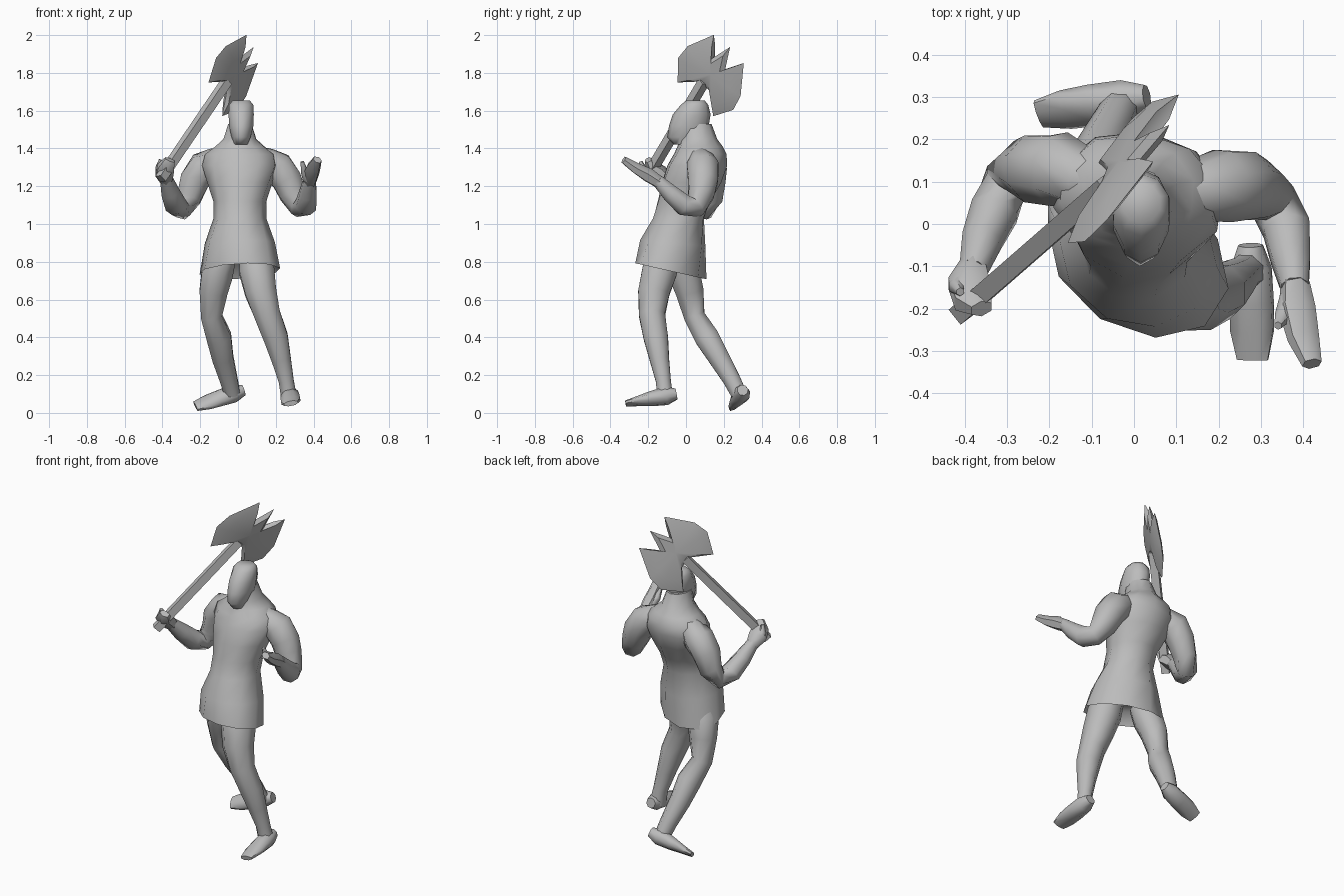
import bpy, bmesh, math
from mathutils import Vector

if "Cube" in bpy.data.objects:
    bpy.data.objects.remove(bpy.data.objects["Cube"], do_unlink=True)

grey = bpy.data.materials.new("plain_grey")
grey.use_nodes = True
colour = (0.5, 0.5, 0.5, 1)
grey.diffuse_color = colour
grey.node_tree.nodes["Principled BSDF"].inputs["Base Color"].default_value = colour


def finish(name, bm, angle):
    """Turn a bmesh into a shaded grey object."""
    bmesh.ops.recalc_face_normals(bm, faces=bm.faces)
    mesh = bpy.data.meshes.new(name)
    bm.to_mesh(mesh)
    bm.free()
    mesh.materials.append(grey)
    obj = bpy.data.objects.new(name, mesh)
    bpy.context.collection.objects.link(obj)
    bpy.ops.object.select_all(action='DESELECT')
    obj.select_set(True)
    bpy.context.view_layer.objects.active = obj
    bpy.ops.object.shade_smooth_by_angle(angle=math.radians(angle))


def skin(name, rings, angle=60):
    """Bridge a list of point rings and close both ends."""
    bm = bmesh.new()
    loops = [[bm.verts.new(point) for point in ring] for ring in rings]
    count = len(loops[0])
    for lower, upper in zip(loops, loops[1:]):
        for i in range(count):
            j = (i + 1) % count
            bm.faces.new((lower[i], lower[j], upper[j], upper[i]))
    bm.faces.new(loops[0])
    bm.faces.new(loops[-1])
    finish(name, bm, angle)


def ellipse(centre, a, b, sides):
    steps = [math.tau * (i + 0.5) / sides for i in range(sides)]
    return [centre + a * math.cos(t) + b * math.sin(t) for t in steps]


def tube(name, path, side=(1, 0, 0), sides=8, angle=60):
    """Loft along a path of (x, y, z, side radius[, other radius])."""
    points = [Vector(step[:3]) for step in path]
    rings = []
    for i, step in enumerate(path):
        ahead = points[min(i + 1, len(points) - 1)]
        behind = points[max(i - 1, 0)]
        tangent = (ahead - behind).normalized()
        a = Vector(side)
        a = (a - tangent * a.dot(tangent)).normalized()
        rings.append(ellipse(points[i], a * step[3], tangent.cross(a) * step[-1], sides))
    skin(name, rings, angle)


def stack(name, x, levels, sides=10):
    """Loft of (y, z, rx, ry) ellipses; lower ones turn and tip with the hips."""
    rings = []
    for y, z, rx, ry in levels:
        turn = -0.75 * max(0, 1.5 - z)
        tilt = 0.9 * max(0, 1 - z)
        c, s = math.cos(turn), math.sin(turn)
        a = Vector((c, s, -s * tilt)) * rx
        b = Vector((-s, c, -c * tilt)) * ry
        rings.append(ellipse(Vector((x, y, z)), a, b, sides))
    skin(name, rings)


def foot(name, heel, toe, side):
    """Wedge from heel to toe, tall at the ankle and flat at the tip."""
    heel, toe = Vector(heel), Vector(toe)
    profile = [(0, .03, .03), (.2, .05, .05), (.5, .055, .04), (.75, .055, .026), (1, .04, .014)]
    tube(name, [(*heel.lerp(toe, t), wide, tall) for t, wide, tall in profile], side)


# Tunic with a recessed hem, waist, chest and neck
stack("tunic", .01, [
    (-.08, .83, .17, .12), (-.08, .75, .23, .17), (-.07, .9, .19, .17),
    (-.04, 1.03, .14, .14), (-.01, 1.12, .14, .145), (.03, 1.22, .175, .16),
    (.06, 1.31, .205, .16), (.075, 1.37, .19, .14), (.075, 1.41, .135, .12),
    (.065, 1.45, .09, .1), (.05, 1.53, .065, .085)])

# Head
stack("head", .017, [
    (-.02, 1.42, .035, .045), (0, 1.46, .053, .1), (.015, 1.52, .068, .105),
    (.03, 1.58, .07, .1), (.045, 1.63, .068, .073), (.05, 1.655, .047, .048)])

# Arms, from inside the chest to the wrists
tube("right_arm", [
    (-.04, .09, 1.37, .05), (-.12, .11, 1.33, .075), (-.18, .13, 1.3, .09),
    (-.23, .13, 1.23, .085), (-.26, .13, 1.14, .07), (-.3, .1, 1.08, .06),
    (-.33, .03, 1.1, .06), (-.36, -.04, 1.17, .05), (-.38, -.11, 1.24, .035)])
tube("left_arm", [
    (.07, .07, 1.37, .05), (.15, .08, 1.33, .075), (.21, .09, 1.3, .09),
    (.26, .09, 1.23, .085), (.29, .08, 1.16, .075), (.33, .05, 1.09, .06),
    (.36, -.01, 1.1, .06), (.37, -.08, 1.16, .05), (.38, -.15, 1.23, .035)])

# Closed right hand around the shaft
tube("right_fist", [
    (-.38, -.1, 1.23, .035), (-.39, -.14, 1.27, .055, .045),
    (-.38, -.18, 1.3, .05, .04), (-.36, -.2, 1.34, .03, .02)], sides=6)
tube("right_thumb", [(-.4, -.13, 1.26, .03), (-.42, -.15, 1.3, .02), (-.41, -.16, 1.34, .01)], sides=6)

# Open left hand
tube("left_hand", [
    (.38, -.14, 1.22, .035), (.385, -.2, 1.26, .045, .04),
    (.4, -.27, 1.3, .04, .03), (.42, -.33, 1.34, .025, .02)], side=(1, 0, -.5), sides=6)
tube("left_thumb", [(.37, -.18, 1.24, .03), (.35, -.22, 1.28, .02), (.34, -.24, 1.33, .01)], sides=6)

# Legs, from under the hem to the ankles
tube("left_leg", [
    (.09, -.11, .84, .09), (.1, -.14, .75, .1), (.12, -.17, .64, .09),
    (.155, -.18, .52, .075), (.2, -.16, .4, .07), (.23, -.14, .28, .055),
    (.255, -.12, .17, .043), (.27, -.11, .08, .045)])
tube("right_leg", [
    (-.08, -.03, .82, .075), (-.11, -.01, .74, .09), (-.13, .02, .64, .08),
    (-.14, .045, .51, .06), (-.1, .11, .4, .07), (-.08, .175, .29, .06),
    (-.05, .24, .18, .05), (-.03, .28, .1, .045)])

# Feet, the rear one rolled outward
foot("left_foot", (.275, -.05, .1), (.28, -.32, .05), side=(1, 0, .2))
foot("right_foot", (.03, .3, .12), (-.225, .26, .035), side=(0, 1, .8))

# Weapon shaft
tube("axe_shaft", [(-.41, -.21, 1.24, .032), (-.06, .095, 1.755, .032)],
     side=(.6, -.8, 0), sides=4, angle=30)

# Twin blade with a centre spike, thick in the middle and thin at the edge
along = Vector((.52, .47, .71)).normalized()
across = Vector((-.26, -.69, .67))
across = (across - along * across.dot(along)).normalized()
normal = along.cross(across)
origin = Vector((-.12, .05, 1.66))
half = [(.255, .05), (.375, .113), (.21, .2), (.115, .208), (0, .135), (.1, .035)]
outline = [(.39, 0)] + half + [(u, -v) for u, v in reversed(half)]
middle = .19


def place(u, v, w):
    return origin + along * u + across * v + normal * w


bm = bmesh.new()
rim = [bm.verts.new(place(u, v, 0)) for u, v in outline]
for w in (.018, -.018):
    inner = [bm.verts.new(place(middle + (u - middle) * .7, v * .7, w)) for u, v in outline]
    hub = bm.verts.new(place(middle, 0, w))
    for i in range(len(rim)):
        j = (i + 1) % len(rim)
        bm.faces.new((rim[i], rim[j], inner[j], inner[i]))
        bm.faces.new((inner[i], inner[j], hub))
finish("axe_blade", bm, 40)
